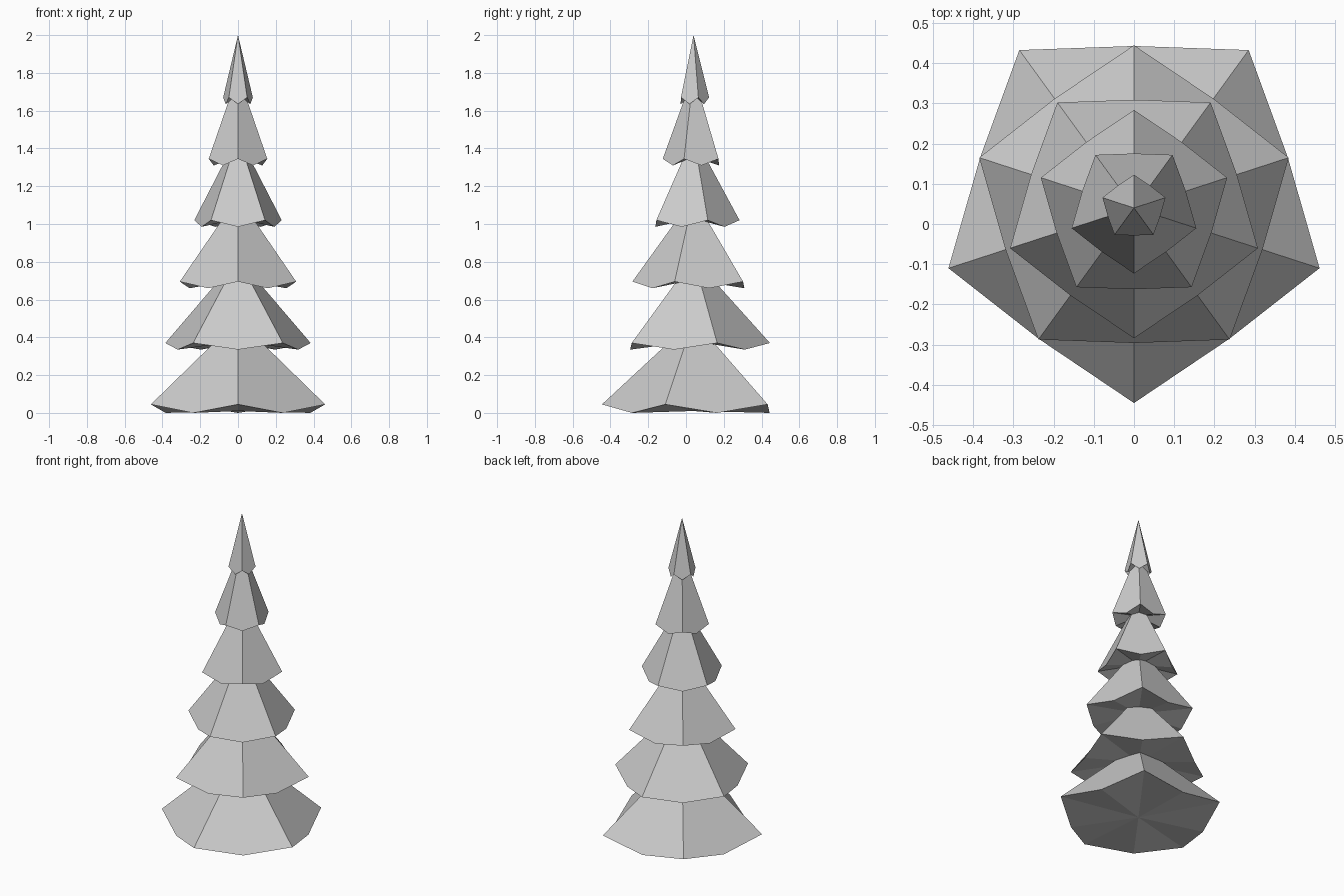
import bpy, bmesh
from math import cos, sin, pi

if "Cube" in bpy.data.objects:
    bpy.data.objects.remove(bpy.data.objects["Cube"])

CY = 0.04          # trunk axis offset in y
TIERS = 6
STEP = 0.325       # vertical spacing between tiers


def point(r, angle, z):
    return (r * cos(angle), CY + r * sin(angle), z)


def branch_tier(i):
    # five-pointed skirt: raised corner tips, drooping edge middles
    tip_r = 0.485 - 0.0805 * i
    mid_r = tip_r * 0.83
    tip_z = 0.045 + STEP * i
    mid_z = tip_z - (0.045 if i == 0 else 0.035)
    apex_z = 2.0 if i == TIERS - 1 else tip_z + 0.45
    start = -pi / 2 if i % 2 == 0 else pi / 2

    bm = bmesh.new()
    apex = bm.verts.new((0, CY, apex_z))
    base = bm.verts.new((0, CY, 0.01 if i == 0 else tip_z + 0.01))
    rim = []
    for k in range(10):
        a = start + k * pi / 5
        rim.append(bm.verts.new(point(tip_r, a, tip_z) if k % 2 == 0
                                else point(mid_r, a, mid_z)))

    # sloping sides
    for k in range(0, 10, 2):
        bm.faces.new((apex, rim[k], rim[k + 1], rim[(k + 2) % 10]))
    # underside
    for k in range(10):
        bm.faces.new((base, rim[(k + 1) % 10], rim[k]))

    bmesh.ops.recalc_face_normals(bm, faces=bm.faces)
    name = "branch_tier_%d" % (i + 1)
    mesh = bpy.data.meshes.new(name)
    bm.to_mesh(mesh)
    bm.free()
    bpy.context.collection.objects.link(bpy.data.objects.new(name, mesh))


# stacked tiers, each turned half a side from the one below
for i in range(TIERS):
    branch_tier(i)
